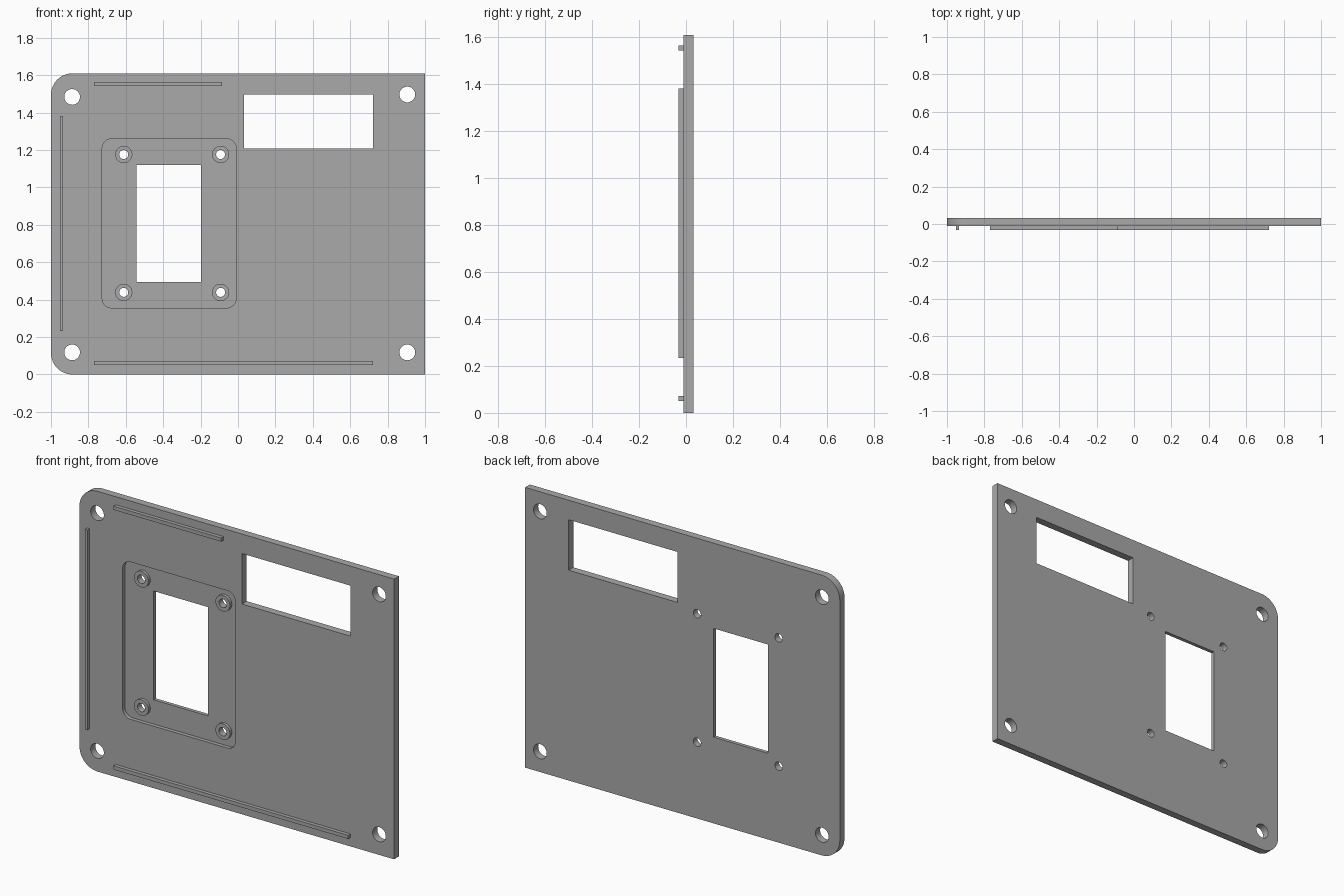
import bpy, bmesh
from math import sin, cos, pi, radians

cube = bpy.data.objects.get("Cube")
if cube:
    bpy.data.objects.remove(cube, do_unlink=True)

grey = bpy.data.materials.new("plain grey")
grey.use_nodes = True
colour = (0.4, 0.4, 0.4, 1)
grey.diffuse_color = colour
grey.node_tree.nodes["Principled BSDF"].inputs["Base Color"].default_value = colour

FRONT, BACK, RIB_FRONT = -0.011, 0.032, -0.032
FLOOR = 0.011          # floor of the recess
BOSS_FRONT = -0.006
HEIGHT = 1.61


def arc(cx, cz, r, start, end, steps):
    angles = [start + (end - start) * i / steps for i in range(steps + 1)]
    return [(cx + r * cos(a), cz + r * sin(a)) for a in angles]


def circle(cx, cz, r, steps=40):
    return arc(cx, cz, r, 0, 2 * pi, steps)[:-1]


def rect(x0, x1, z0, z1, radii=(0, 0, 0, 0)):
    """Outline with radii for the corners: high-x top, low-x top, low-x bottom, high-x bottom."""
    corners = [(x1, z1, -1, -1), (x0, z1, 1, -1), (x0, z0, 1, 1), (x1, z0, -1, 1)]
    pts = []
    for i, ((x, z, sx, sz), r) in enumerate(zip(corners, radii)):
        if r:
            pts += arc(x + sx * r, z + sz * r, r, i * pi / 2, (i + 1) * pi / 2, 12)
        else:
            pts.append((x, z))
    return pts


def prisms(name, outlines, y0, y1):
    """Extrude each outline from y0 to y1 into one object."""
    bm = bmesh.new()
    for pts in outlines:
        face = bm.faces.new([bm.verts.new((x, y0, z)) for x, z in pts])
        ext = bmesh.ops.extrude_face_region(bm, geom=[face])["geom"]
        moved = [v for v in ext if isinstance(v, bmesh.types.BMVert)]
        bmesh.ops.translate(bm, verts=moved, vec=(0, y1 - y0, 0))
    bmesh.ops.recalc_face_normals(bm, faces=bm.faces)
    mesh = bpy.data.meshes.new(name)
    bm.to_mesh(mesh)
    bm.free()
    mesh.materials.append(grey)
    obj = bpy.data.objects.new(name, mesh)
    bpy.context.collection.objects.link(obj)
    return obj


def cut(obj, *cutters):
    """Subtract the cutters and bake the result."""
    for c in cutters:
        mod = obj.modifiers.new("cut", 'BOOLEAN')
        mod.object, mod.operation, mod.solver = c, 'DIFFERENCE', 'EXACT'
    graph = bpy.context.evaluated_depsgraph_get()
    mesh = bpy.data.meshes.new_from_object(obj.evaluated_get(graph))
    obj.modifiers.clear()
    obj.data = mesh


# Hole positions
boss_spots = [(x, z) for x in (-0.611, -0.093) for z in (0.439, 1.176)]
corner_spots = [(-0.887, 0.118), (-0.887, 1.484), (0.905, 0.118), (0.905, 1.497)]

# Cutters: windows and holes, then the shallow recess
through = prisms("through_cutter",
                 [rect(0.033, 0.723, 1.208, 1.498), rect(-0.544, -0.197, 0.495, 1.12)]
                 + [circle(x, z, 0.042) for x, z in corner_spots]
                 + [circle(x, z, 0.024) for x, z in boss_spots], -0.2, 0.2)
recess = prisms("recess_cutter", [rect(-0.726, -0.01, 0.356, 1.26, (0.05,) * 4)], -0.2, FLOOR)

# Plate rounded on its right-hand corners only
plate = prisms("plate", [rect(-1, 1, 0, HEIGHT, (0, 0.115, 0.115, 0))], FRONT, BACK)
cut(plate, recess, through)

# Screw bosses standing in the recess
bosses = prisms("screw_bosses", [circle(x, z, 0.046) for x, z in boss_spots], BOSS_FRONT, FLOOR)
cut(bosses, through)

# Raised ribs along three edges
ribs = [prisms(name, [rect(*size)], RIB_FRONT, FRONT) for name, size in (
    ("top_rib", (-0.769, -0.085, 1.543, 1.564)),
    ("side_rib", (-0.951, -0.935, 0.233, 1.382)),
    ("bottom_rib", (-0.769, 0.723, 0.051, 0.072)))]

for cutter in (through, recess):
    bpy.data.objects.remove(cutter, do_unlink=True)

# Smooth round walls, crisp edges
for obj in (plate, bosses):
    bpy.ops.object.select_all(action='DESELECT')
    obj.select_set(True)
    bpy.context.view_layer.objects.active = obj
    bpy.ops.object.shade_smooth_by_angle(angle=radians(30))
